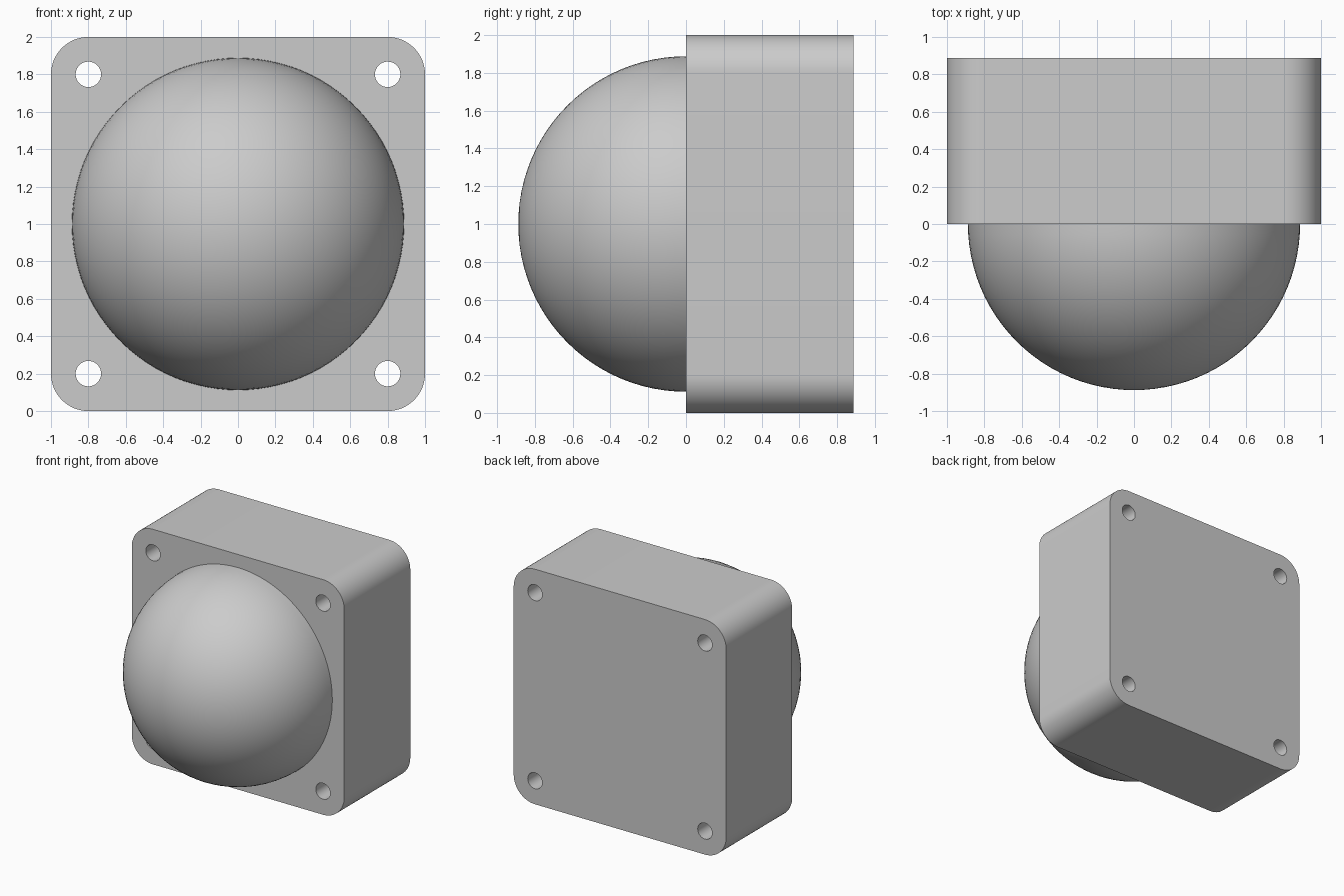
import bpy
import bmesh
from math import radians
from mathutils import Matrix

if "Cube" in bpy.data.objects:
    bpy.data.objects.remove(bpy.data.objects["Cube"], do_unlink=True)

RADIUS = 0.888     # dome radius and block depth
CORNER = 0.2       # block corner radius, concentric with the holes
HOLE = 0.068

grey = bpy.data.materials.new("light grey")
grey.use_nodes = True
colour = (0.6, 0.6, 0.6, 1)
grey.diffuse_color = colour
grey.node_tree.nodes["Principled BSDF"].inputs["Base Color"].default_value = colour


def make_object(name, bm):
    bmesh.ops.recalc_face_normals(bm, faces=bm.faces)
    mesh = bpy.data.meshes.new(name)
    bm.to_mesh(mesh)
    bm.free()
    mesh.materials.append(grey)
    obj = bpy.data.objects.new(name, mesh)
    bpy.context.collection.objects.link(obj)
    return obj


def smooth(obj):
    bpy.ops.object.select_all(action='DESELECT')
    obj.select_set(True)
    bpy.context.view_layer.objects.active = obj
    bpy.ops.object.shade_smooth_by_angle(angle=radians(30))


# Block with four rounded edges running front to back
bm = bmesh.new()
bmesh.ops.create_cube(bm, size=1, matrix=Matrix.Translation((0, RADIUS / 2, 1))
                      @ Matrix.Diagonal((2, RADIUS, 2, 1)))
depth_edges = [e for e in bm.edges
               if abs(e.verts[0].co.y - e.verts[1].co.y) > 0.1]
bmesh.ops.bevel(bm, geom=depth_edges, offset=CORNER, offset_type='OFFSET',
                segments=16, profile=0.5, affect='EDGES')
block = make_object("mounting_block", bm)

# Screw holes through the corners
bm = bmesh.new()
for x in (-1, 1):
    for z in (-1, 1):
        centre = (x * (1 - CORNER), RADIUS / 2, 1 + z * (1 - CORNER))
        bmesh.ops.create_cone(bm, cap_ends=True, segments=48, radius1=HOLE,
                              radius2=HOLE, depth=RADIUS + 0.4,
                              matrix=Matrix.Translation(centre)
                              @ Matrix.Rotation(radians(90), 4, 'X'))
cutter = make_object("hole_cutter", bm)
cutter.hide_render = True
cutter.display_type = 'WIRE'

boolean = block.modifiers.new("screw_holes", 'BOOLEAN')
boolean.operation = 'DIFFERENCE'
boolean.solver = 'EXACT'
boolean.object = cutter
bpy.context.view_layer.objects.active = block
bpy.ops.object.modifier_apply(modifier=boolean.name)
bpy.data.objects.remove(cutter, do_unlink=True)
smooth(block)

# Half-sphere dome on the front face
bm = bmesh.new()
bmesh.ops.create_uvsphere(bm, u_segments=96, v_segments=48, radius=RADIUS,
                          matrix=Matrix.Translation((0, 0, 1))
                          @ Matrix.Rotation(radians(90), 4, 'X'))
bmesh.ops.bisect_plane(bm, geom=bm.verts[:] + bm.edges[:] + bm.faces[:],
                       plane_co=(0, 0, 0), plane_no=(0, 1, 0),
                       dist=0.001, clear_outer=True)
smooth(make_object("front_dome", bm))
